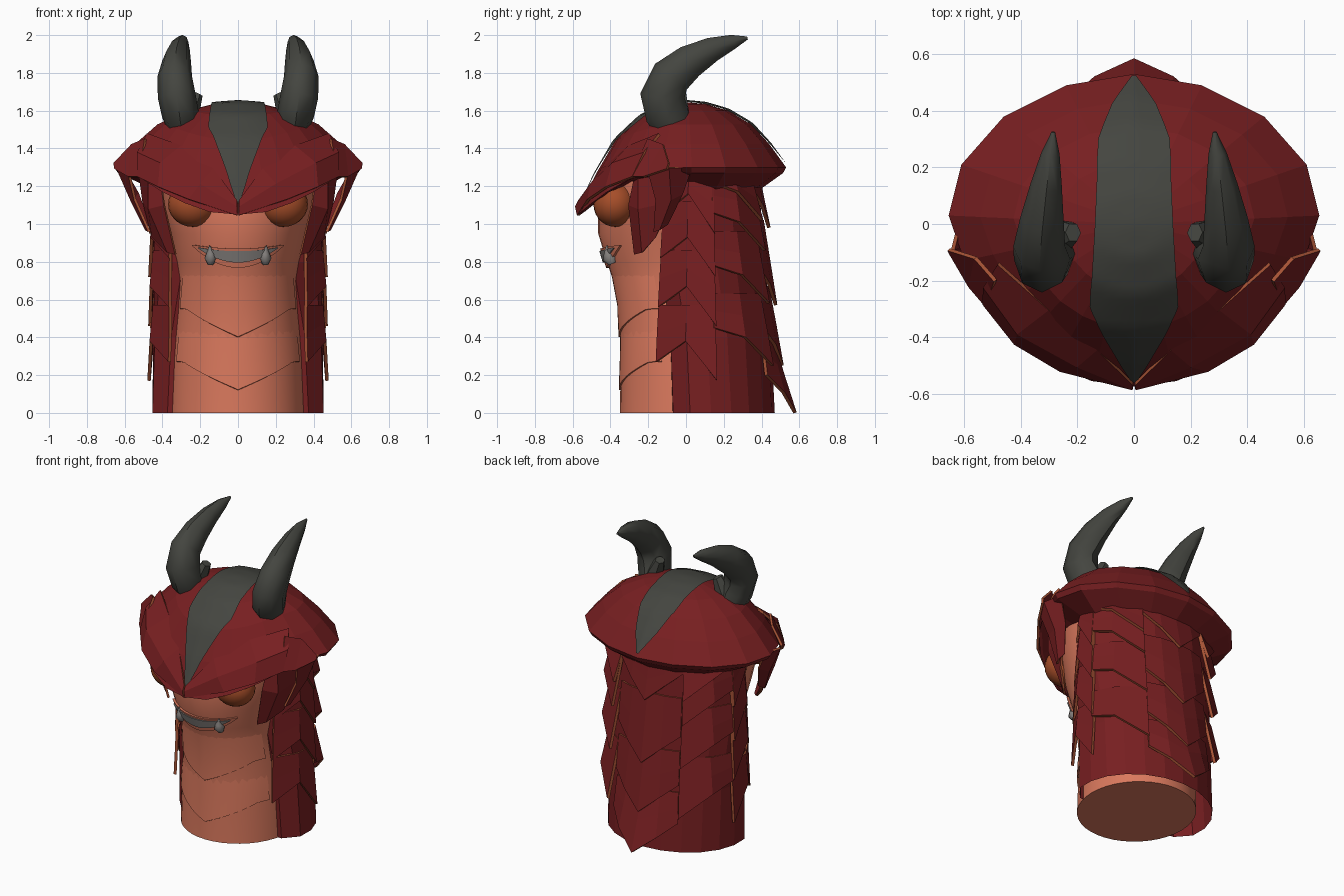
import bpy, bmesh, math
from mathutils import Vector
from mathutils.bvhtree import BVHTree

cube = bpy.data.objects.get("Cube")
if cube:
    bpy.data.objects.remove(cube)


def material(name, r, g, b):
    m = bpy.data.materials.new(name)
    m.use_nodes = True
    m.diffuse_color = (r, g, b, 1)
    node = next(n for n in m.node_tree.nodes if n.type == 'BSDF_PRINCIPLED')
    node.inputs["Base Color"].default_value = (r, g, b, 1)
    node.inputs["Roughness"].default_value = 0.8
    return m


SKIN = material("skin orange", .70, .19, .11)
RED = material("armour red", .185, .0135, .015)
EDGE = material("edge orange", .38, .085, .035)
DARK = material("horn grey", .058, .06, .051)
EYE = material("eye amber", .38, .075, .022)
TOOTH = material("tooth grey", .23, .215, .205)


def finish(name, bm, mat, smooth=0, mirror=False, thick=0, rim=None):
    mesh = bpy.data.meshes.new(name)
    bm.to_mesh(mesh)
    bm.free()
    mesh.materials.append(mat)
    ob = bpy.data.objects.new(name, mesh)
    bpy.context.collection.objects.link(ob)
    if thick:
        s = ob.modifiers.new("Thickness", 'SOLIDIFY')
        s.thickness, s.offset = thick, 0
        if rim:
            mesh.materials.append(rim)
            s.material_offset_rim = 1
    if mirror:
        ob.modifiers.new("Mirror", 'MIRROR').use_clip = False
    if smooth:
        bpy.ops.object.select_all(action='DESELECT')
        ob.select_set(True)
        bpy.context.view_layer.objects.active = ob
        bpy.ops.object.shade_smooth_by_angle(angle=math.radians(smooth))
    return ob


def loft(rows, closed=False, caps=False):
    """Skin rows of points, facing away from the central axis."""
    bm = bmesh.new()
    vs = [[bm.verts.new(p) for p in row] for row in rows]
    n = len(rows[0])
    for a, b in zip(vs, vs[1:]):
        for i in range(n if closed else n - 1):
            j = (i + 1) % n
            bm.faces.new((a[i], a[j], b[j], b[i]))
    if caps:
        bm.faces.new(vs[0])
        bm.faces.new(vs[-1])
    bmesh.ops.remove_doubles(bm, verts=bm.verts, dist=.0005)
    bmesh.ops.recalc_face_normals(bm, faces=bm.faces)
    bm.normal_update()
    if not caps:
        out = 0
        for f in bm.faces:
            c = f.calc_center_median()
            out += f.normal.dot(Vector((c.x, c.y, .05))) * f.calc_area()
        if out < 0:
            bmesh.ops.reverse_faces(bm, faces=bm.faces)
    return bm


def lerp(table, t):
    """Interpolate rows of (t, values...)."""
    for a, b in zip(table, table[1:]):
        if t <= b[0]:
            k = max(0, (t - a[0]) / (b[0] - a[0]))
            return [p + (q - p) * k for p, q in zip(a[1:], b[1:])]
    return list(table[-1][1:])


# Soft body: height, front y, back y, half width
BODY = [(0, -.35, .40, .36), (.3, -.345, .4, .35), (.55, -.355, .38, .33), (.7, -.385, .37, .32),
        (.8, -.42, .36, .33), (.95, -.465, .35, .36), (1.1, -.465, .33, .4), (1.28, -.44, .3, .42)]


def body_point(angle, z, off=0):
    f, b, w = lerp(BODY, z)
    return ((w + off) * math.sin(angle), (f + b) / 2 - ((b - f) / 2 + off) * math.cos(angle), z)


def face_point(x, z, off=0):
    return body_point(math.asin(x / lerp(BODY, z)[2]), z, off)


finish("body", loft([[body_point(math.tau * i / 40, r[0]) for i in range(40)] for r in BODY],
                    True, True), SKIN, 40)

# Overlapping belly plates with a V-shaped lower edge
for k, z0 in enumerate((.12, .4)):
    rows = []
    for t, off in ((0, 0), (.01, .008), (.5, .005), (1, -.003)):
        row = []
        for i in range(-10, 11):
            a = i * .115
            low = z0 + .15 * min(1, abs(a) / .95)
            row.append(body_point(a, low + (z0 + .34 - low) * t, off))
        rows.append(row)
    finish(f"belly_plate_{k + 1}", loft(rows), SKIN, 40)

# Back shell: height, side radius, back radius, front edge angle
SHELL = [(0, .458, .39, -29), (.4, .45, .37, -33), (.8, .45, .34, -48), (1.27, .44, .3, -54)]


def shell_point(deg, z, flare=1.0):
    rx, ry, _ = lerp(SHELL, z)
    a = math.radians(deg)
    return (rx * flare * math.cos(a), .08 + ry * flare * math.sin(a), z)


rows = []
for z in (0, .4, .8, 1.27):
    start = lerp(SHELL, z)[2]
    row = [shell_point(start, z, .8)]
    row += [shell_point(start + 4 + (90 - start - 4) * i / 7, z, .9 if i == 0 else 1) for i in range(8)]
    rows.append(row)
finish("back_shell", loft(rows), RED, mirror=True)


def scale(name, z_tip, height, cols, flare, mirror):
    """Pointed scale; cols lists (angle, rise of the lower edge, flare share)."""
    rows = []
    for t in (1, .5, 0):
        rows.append([shell_point(d, max(0, z_tip + rise + (height - rise) * t),
                                 1 + .005 + (flare * share) * (1 - t)) for d, rise, share in cols])
    finish(name, loft(rows), RED, mirror=mirror, thick=.018, rim=EDGE)


SIDE = [(-38, .1, .2), (-12, .21, .7), (12, 0, 1)]
MID = [(10, .2, .2), (34, .15, .7), (60, 0, 1)]
CENTRE = [(60, .2, .15), (75, .11, .6), (90, 0, 1), (105, .11, .6), (120, .2, .15)]
for k, z in enumerate((.17, .46, .72, .95)):
    scale(f"side_scale_{k + 1}", z, .4 if k < 3 else .3, SIDE, .055, True)
for k, z in enumerate((.25, .58, .86, 1.02)):
    scale(f"rear_side_scale_{k + 1}", z, .38 if k < 3 else .22, MID, .15, True)
for k, (z, height, flare) in enumerate(((0, .4, .27), (.25, .42, .13), (.57, .45, .1), (.98, .26, .1))):
    scale(f"spine_scale_{k + 1}", z, height, CENTRE, flare, False)

# Helmet rim outline from front to back
RIM = [(0, -.575), (.15, -.555), (.28, -.5), (.4, -.42), (.5, -.31), (.6, -.13), (.655, .03),
       (.61, .21), (.46, .38), (.24, .49), (0, .53)]


def rim_height(y):
    return 1.3 - .25 * max(0, min(1, (-.05 - y) / .52)) ** 1.9


outline = RIM + [(-x, y) for x, y in RIM[-2:0:-1]]
rows = [[(x * .65, y * .68, 1.22 - .06 * (y > .1)) for x, y in outline],
        [(x * .97, y * .97, rim_height(y) - .03 * (y > -.1)) for x, y in outline]]
for s, f in ((1, 0), (.83, .36), (.65, .66), (.42, .87), (.2, .97), (0, 1)):
    rows.append([(x * s, y * s, rim_height(y) + (1.645 - rim_height(y)) * f) for x, y in outline])
bm = loft(rows, True)
dome = BVHTree.FromBMesh(bm)
finish("helmet", bm, RED)


def on_dome(x, y, lift):
    """Point on the helmet, pushed out along its surface normal."""
    hit, normal = dome.ray_cast(Vector((x, y, 3)), Vector((0, 0, -1)))[:2]
    return hit + normal * lift if normal.z > 0 else hit - normal * lift


# Dark crest stripe running over the helmet
CREST = [(-.55, .006), (-.5, .04), (-.4, .1), (-.29, .155), (-.15, .145), (0, .135),
         (.15, .13), (.3, .125), (.42, .075), (.515, .006)]
rows = []
for i in range(45):
    y = -.55 + 1.065 * i / 44
    w = lerp(CREST, y)[0]
    rows.append([on_dome(w * k / 4, y, .012) for k in range(-4, 5)])
finish("crest_stripe", loft(rows), DARK, 30)

# Heavy brow plates and the wings beside them
inner = [(.004, -.565, 1.12), (.13, -.44, 1.29), (.3, -.3, 1.41), (.48, -.14, 1.475)]
middle = [(.004, -.58, 1.09), (.2, -.5, 1.21), (.41, -.385, 1.32), (.53, -.22, 1.375)]
outer = [(.004, -.57, 1.045), (.26, -.515, 1.13), (.42, -.42, 1.195), (.53, -.28, 1.25)]
finish("brow_plate", loft([inner, middle, outer]), RED, mirror=True, thick=.016, rim=EDGE)
wing = [[(.49, -.2, 1.45), (.56, -.12, 1.42), (.655, -.09, 1.32)],
        [(.52, -.29, 1.25), (.58, -.22, 1.25), (.65, -.1, 1.29)]]
finish("brow_wing", loft(wing), RED, mirror=True, thick=.014, rim=EDGE)

# Cheek guards hanging from the rim
front_leaf = [[(.41, -.27, 1.24), (.47, -.25, 1.24), (.52, -.08, 1.27)],
              [(.39, -.3, 1.1), (.47, -.25, 1.08), (.5, -.07, 1.12)],
              [(.33, -.27, .84), (.37, -.23, .85), (.45, -.16, .93)]]
rear_leaf = [[(.58, -.2, 1.28), (.64, -.09, 1.3), (.61, .03, 1.3)],
             [(.545, -.16, 1.13), (.565, -.08, 1.13), (.53, -.02, 1.16)],
             [(.47, -.17, .96), (.485, -.14, .97), (.47, -.1, 1.0)]]
for name, leaf in (("front_cheek_guard", front_leaf), ("rear_cheek_guard", rear_leaf)):
    finish(name, loft(leaf), RED, mirror=True, thick=.014, rim=EDGE)


def tube(name, path, sides, mat, smooth):
    """Tapered horn along a path of (x, y, z, radius)."""
    pts = [Vector(p[:3]) for p in path]
    rows = []
    for i, p in enumerate(path):
        d = (pts[min(i + 1, len(pts) - 1)] - pts[max(i - 1, 0)]).normalized()
        u = (Vector((1, 0, 0)) - d * d.x).normalized()
        v = d.cross(u)
        rows.append([pts[i] + p[3] * (math.cos(a) * u * .85 + math.sin(a) * v)
                     for a in (math.tau * k / sides for k in range(sides))])
    finish(name, loft(rows, True, True), mat, smooth, True)


# Horns with a small spur at the root
tube("horn", [(.29, -.06, 1.5, .095), (.305, -.1, 1.58, .115), (.325, -.125, 1.68, .118),
              (.335, -.08, 1.78, .108), (.325, .02, 1.86, .09), (.31, .14, 1.925, .065),
              (.295, .25, 1.965, .038), (.285, .325, 1.985, .008)], 8, DARK, 50)
tube("horn_spur", [(.29, -.06, 1.53, .075), (.25, -.04, 1.61, .06), (.215, -.03, 1.69, .035)], 6, DARK, 0)

# Eyes tucked under the brow
bm = bmesh.new()
bmesh.ops.create_uvsphere(bm, u_segments=24, v_segments=14, radius=1)
for v in bm.verts:
    v.co = (v.co.x * .13 + .24, v.co.y * .115 - .375, v.co.z * .12 + 1.105)
finish("eye", bm, EYE, 60, True)


# Mouth: lip crescent, tooth row and fangs
def crescent(name, half, top, bottom, corner, off, mat):
    rows = []
    for i in range(-8, 9):
        k = i / 8
        hi, lo = top + (corner - top) * k * k, bottom + (corner - .004 - bottom) * k * k
        rows.append([face_point(half * k, z, o)
                     for z, o in ((hi, -.01), (hi, off), (lo, off), (lo, -.01))])
    finish(name, loft(rows), mat, 40)


crescent("lips", .235, .87, .768, .89, .014, SKIN)
crescent("tooth_row", .2, .856, .796, .876, .022, TOOTH)
x, y, z = face_point(.14, .79, .012)
tube("fang", [(x, y, z, .022), (x, y - .012, z + .03, .038), (x, y - .02, z + .055, .026),
              (x + .005, y - .03, z + .095, .003)], 8, TOOTH, 50)
